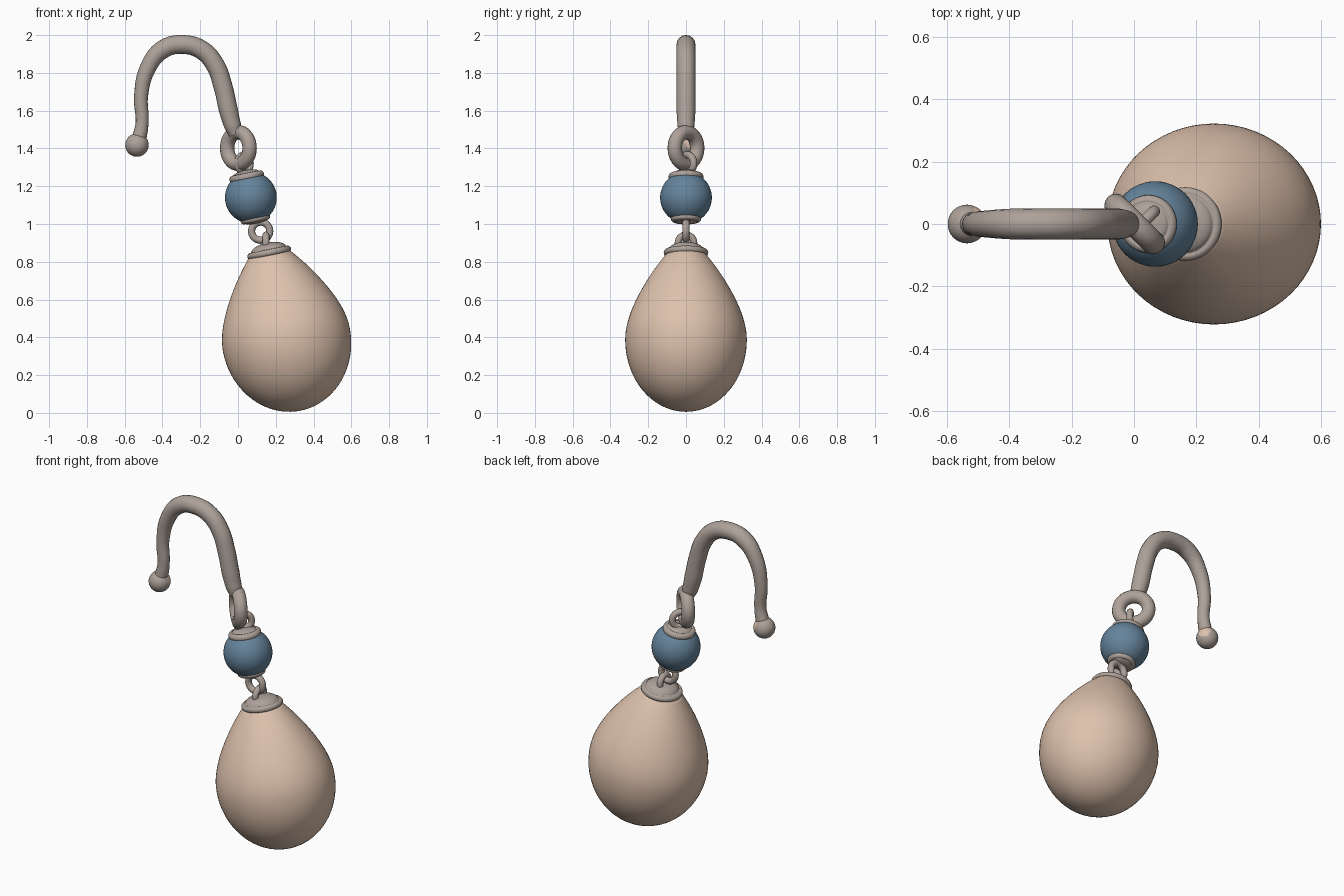
import bpy, bmesh
from math import sin, cos, pi, sqrt, radians
from mathutils import Vector

cube = bpy.data.objects.get("Cube")
if cube:
    bpy.data.objects.remove(cube, do_unlink=True)

TILT = -0.2  # lean of the hanging parts


def material(name, rgb):
    m = bpy.data.materials.new(name)
    m.use_nodes = True
    color = (*rgb, 1)
    m.diffuse_color = color
    m.node_tree.nodes["Principled BSDF"].inputs["Base Color"].default_value = color
    return m


METAL = material("warm grey metal", (0.42, 0.36, 0.32))
PEARL = material("peach pearl", (0.73, 0.54, 0.42))
BLUE = material("dusty blue", (0.13, 0.23, 0.33))


def finish(ob, name, mat):
    ob.name = name
    ob.data.materials.append(mat)
    for p in ob.data.polygons:
        p.use_smooth = True
    return ob


def lathe(name, profile, centre, mat, steps=48, widen=1.0):
    """Revolve (radius, height) points about a leaning axis."""
    bm = bmesh.new()
    verts = [bm.verts.new((r, 0, h)) for r, h in profile]
    edges = [bm.edges.new(pair) for pair in zip(verts, verts[1:])]
    bmesh.ops.spin(bm, geom=verts + edges, cent=(0, 0, 0), axis=(0, 0, 1),
                   angle=2 * pi, steps=steps)
    bmesh.ops.remove_doubles(bm, verts=bm.verts, dist=0.0005)
    bmesh.ops.recalc_face_normals(bm, faces=bm.faces)
    me = bpy.data.meshes.new(name)
    bm.to_mesh(me)
    bm.free()
    ob = bpy.data.objects.new(name, me)
    bpy.context.collection.objects.link(ob)
    ob.location = centre
    ob.rotation_euler.y = TILT
    ob.scale.x = widen
    return finish(ob, name, mat)


def link(name, centre, major, minor, turn):
    """Upright ring, turned about the vertical."""
    bpy.ops.mesh.primitive_torus_add(
        location=centre, rotation=(pi / 2, 0, radians(turn)),
        major_radius=major, minor_radius=minor, major_segments=40, minor_segments=16)
    return finish(bpy.context.object, name, METAL)


def cap_profile(r, rim, dome, sign=1):
    """Rounded rim with a shallow dome above it."""
    pts = [(0, -rim), (r - rim, -rim)]
    pts += [(r - rim + rim * cos(a), rim * sin(a))
            for a in [(-pi / 2 + pi * i / 8) for i in range(9)]]
    pts += [((r - rim) * cos(a) * 0.95, rim * 0.8 + dome * sin(a))
            for a in [pi / 2 * i / 6 for i in range(7)]]
    return [(x, sign * h) for x, h in pts]


# Hook: tapered tube along a bent path of (x, z, radius)
path = [(-0.53, 1.43, 0.04), (-0.508, 1.53, 0.034), (-0.513, 1.68, 0.037),
        (-0.475, 1.83, 0.043), (-0.395, 1.926, 0.049), (-0.29, 1.95, 0.05),
        (-0.19, 1.92, 0.05), (-0.12, 1.84, 0.05), (-0.08, 1.73, 0.05),
        (-0.05, 1.6, 0.05), (-0.028, 1.52, 0.045), (-0.01, 1.475, 0.036)]
curve = bpy.data.curves.new("hook", "CURVE")
curve.dimensions = "3D"
curve.bevel_depth = 1
curve.bevel_resolution = 6
curve.resolution_u = 8
curve.use_fill_caps = True
spline = curve.splines.new("BEZIER")
spline.bezier_points.add(len(path) - 1)
for p, (x, z, r) in zip(spline.bezier_points, path):
    p.co = (x, 0, z)
    p.radius = r
    p.handle_left_type = p.handle_right_type = "AUTO"
hook = bpy.data.objects.new("hook", curve)
bpy.context.collection.objects.link(hook)
bpy.ops.object.select_all(action="DESELECT")
hook.select_set(True)
bpy.context.view_layer.objects.active = hook
bpy.ops.object.convert(target="MESH")
finish(bpy.context.object, "hook", METAL)

# Ball on the hook tip, with a pale spot on its inner side
bpy.ops.mesh.primitive_uv_sphere_add(segments=32, ring_count=20, radius=0.062,
                                     location=(-0.535, 0, 1.418))
ball = finish(bpy.context.object, "hook_tip_ball", METAL)
ball.data.materials.append(PEARL)
spot = Vector((0.83, 0.48, 0.23)).normalized()
for p in ball.data.polygons:
    if p.normal.dot(spot) > 0.82:
        p.material_index = 1

# Rings and links
link("hook_eye", (0.002, 0, 1.402), 0.084, 0.038, 135)
link("bead_top_loop", (0.032, 0.008, 1.32), 0.046, 0.019, 45)
link("bead_bottom_loop", (0.12, 0, 0.962), 0.048, 0.019, 0)
link("pearl_loop", (0.148, 0, 0.9), 0.042, 0.018, 90)

# Bead with its two caps
R = 0.137
bead = [(R * sin(pi * i / 24), -R * cos(pi * i / 24)) for i in range(25)]
lathe("bead", bead, (0.068, 0, 1.14), BLUE)
lathe("bead_top_cap", cap_profile(0.093, 0.02, 0.02), (0.046, 0, 1.25), METAL)
lathe("bead_bottom_cap", cap_profile(0.08, 0.018, 0.012, -1), (0.092, 0, 1.028), METAL)

# Pear-shaped pearl: tapering shoulder above, half ellipse below
MID, DROP, WIDE = 0.47, 0.381, 0.322
pearl = [(0, 0)]
for i in range(21):
    u = 1 - i / 20
    pearl.append((WIDE * (cos(1.256 * u) - 0.02 * sin(pi * u) ** 2), -MID * (1 - u)))
for i in range(1, 21):
    a = pi / 2 * i / 20
    pearl.append((WIDE * cos(a), -MID - DROP * sin(a)))
lathe("pearl", pearl, (0.163, 0, 0.846), PEARL, steps=64, widen=1.06)
lathe("pearl_cap", cap_profile(0.118, 0.018, 0.04), (0.165, 0, 0.848), METAL)
